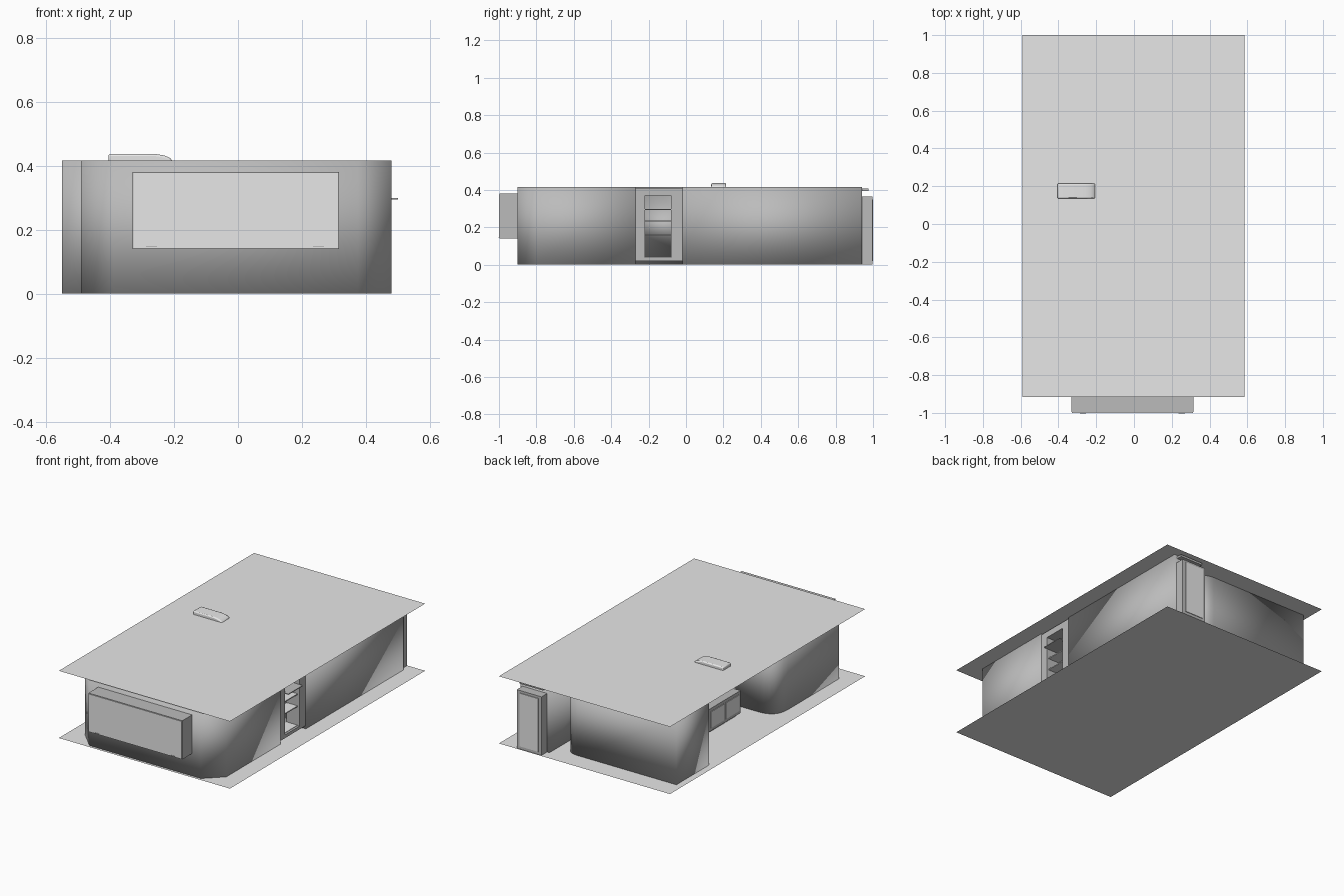
import bpy, bmesh, math
from mathutils import Vector

cube = bpy.data.objects.get("Cube")
if cube:
    bpy.data.objects.remove(cube)


def material(name, value):
    m = bpy.data.materials.new(name)
    m.use_nodes = True
    colour = (value, value, value, 1)
    m.diffuse_color = colour
    m.node_tree.nodes["Principled BSDF"].inputs["Base Color"].default_value = colour
    return m


LIGHT = material("light grey", 0.8)
WALL = material("mid grey", 0.5)
TOP = 0.417


def finish(name, bm, mat, smooth=False):
    mesh = bpy.data.meshes.new(name)
    bm.to_mesh(mesh)
    bm.free()
    mesh.materials.append(mat)
    obj = bpy.data.objects.new(name, mesh)
    bpy.context.collection.objects.link(obj)
    if smooth:
        bpy.ops.object.select_all(action='DESELECT')
        obj.select_set(True)
        bpy.context.view_layer.objects.active = obj
        bpy.ops.object.shade_smooth_by_angle(angle=math.radians(28))
    return obj


def box(name, x, y, z, mat):
    bm = bmesh.new()
    bmesh.ops.create_cube(bm, size=1)
    for v in bm.verts:
        v.co = [r[0] if c < 0 else r[1] for c, r in zip(v.co, (x, y, z))]
    return finish(name, bm, mat)


def sheet(name, z):
    bm = bmesh.new()
    corners = [(-0.59, -0.915), (0.585, -0.915), (0.585, 1), (-0.59, 1)]
    bm.faces.new([bm.verts.new((x, y, z)) for x, y in corners])
    return finish(name, bm, LIGHT)


def rounded(points):
    """Replace each corner that carries a radius with a short curve."""
    out = []
    n = len(points)
    for i, p in enumerate(points):
        c = Vector(p[:2])
        if len(p) < 3:
            out.append(c)
            continue
        a = c + (Vector(points[i - 1][:2]) - c).normalized() * p[2]
        b = c + (Vector(points[(i + 1) % n][:2]) - c).normalized() * p[2]
        for k in range(7):
            t = k / 6
            out.append(a * (1 - t) ** 2 + c * 2 * t * (1 - t) + b * t * t)
    return out


def room(name, points):
    """Upright wall ring from an anticlockwise plan outline."""
    plan = rounded(points)
    bm = bmesh.new()
    low = [bm.verts.new((p.x, p.y, 0.001)) for p in plan]
    high = [bm.verts.new((p.x, p.y, TOP - 0.001)) for p in plan]
    for i in range(len(plan)):
        j = (i + 1) % len(plan)
        bm.faces.new((low[i], low[j], high[j], high[i]))
    obj = finish(name, bm, WALL, True)
    mod = obj.modifiers.new("thickness", 'SOLIDIFY')
    mod.thickness = 0.03
    mod.offset = -1
    return obj


# Floor and roof sheets
sheet("floor_sheet", 0)
sheet("roof_sheet", TOP)

# Front room with the side passage that runs to the back
room("front_room_and_passage", [
    (-0.39, -0.90), (0.375, -0.90), (0.48, -0.80), (0.48, -0.27),
    (0.39, -0.27), (0.39, -0.02), (0.48, -0.02), (0.48, 0.94),
    (0.28, 0.94), (0.28, 0.38), (0.215, 0.32), (0.215, 0.03),
    (0.13, -0.10), (-0.03, -0.10), (-0.10, -0.18),
    (-0.49, -0.18, 0.12), (-0.49, -0.80)])

# Middle room
room("middle_room", [
    (-0.30, -0.06), (0.08, -0.06), (0.155, 0.0), (0.155, 0.34),
    (0.09, 0.43), (-0.30, 0.43)])

# Back room with a rounded recess
room("back_room", [
    (-0.55, 0.56), (-0.35, 0.56), (-0.35, 0.67, 0.05), (-0.22, 0.67, 0.05),
    (-0.22, 0.56), (0.21, 0.56, 0.07), (0.21, 0.88, 0.08), (-0.55, 0.88)])

# Front display bay with a pale panel and two small catches
box("front_bay", (-0.33, 0.315), (-0.996, -0.89), (0.14, 0.38), WALL)
box("front_bay_panel", (-0.327, 0.312), (-1.0, -0.995), (0.143, 0.377), LIGHT)
for side, x in (("right", -0.27), ("left", 0.252)):
    box(side + "_bay_catch", (x - 0.017, x + 0.017), (-1.002, -0.998),
        (0.146, 0.149), WALL)

# Bay window on the middle room
box("side_bay", (-0.395, -0.29), (0.03, 0.34), (0.08, 0.22), WALL)
for i in range(2):
    y = 0.045 + i * 0.15
    box("side_bay_pane", (-0.399, -0.394), (y, y + 0.13), (0.10, 0.20), LIGHT)

# Side entrance: jambs, lintel, shelves and a small awning
box("entrance_jamb_front", (0.38, 0.478), (-0.27, -0.22), (0.02, 0.37), WALL)
box("entrance_jamb_back", (0.38, 0.478), (-0.08, -0.02), (0.02, 0.37), WALL)
box("entrance_lintel", (0.38, 0.478), (-0.27, -0.02), (0.37, 0.41), WALL)
box("entrance_sill", (0.38, 0.478), (-0.22, -0.08), (0.02, 0.04), WALL)
for z in (0.04, 0.16, 0.235):
    box("entrance_shelf", (0.38, 0.465), (-0.22, -0.08), (z - 0.003, z + 0.003), LIGHT)
box("entrance_awning", (0.38, 0.50), (-0.22, -0.08), (0.294, 0.299), WALL)

# Back door with pale panel and canopy
box("back_door", (0.295, 0.465), (0.93, 0.996), (0.002, 0.365), WALL)
box("back_door_panel", (0.315, 0.445), (0.994, 1.0), (0.02, 0.35), LIGHT)
box("back_door_canopy", (0.30, 0.46), (0.93, 0.975), (0.395, 0.408), WALL)

# Roof vent with a nose that curves down
profile = [(-0.405, 0.405), (-0.205, 0.405), (-0.205, 0.418), (-0.215, 0.426),
           (-0.23, 0.432), (-0.26, 0.437), (-0.405, 0.437)]
bm = bmesh.new()
face = bm.faces.new([bm.verts.new((x, 0.135, z)) for x, z in profile])
ext = bmesh.ops.extrude_face_region(bm, geom=[face])
bmesh.ops.translate(bm, vec=(0, 0.08, 0),
                    verts=[v for v in ext["geom"] if isinstance(v, bmesh.types.BMVert)])
bmesh.ops.recalc_face_normals(bm, faces=bm.faces)
vent = finish("roof_vent", bm, LIGHT, True)
bevel = vent.modifiers.new("soft_edges", 'BEVEL')
bevel.width = 0.008
bevel.segments = 2
